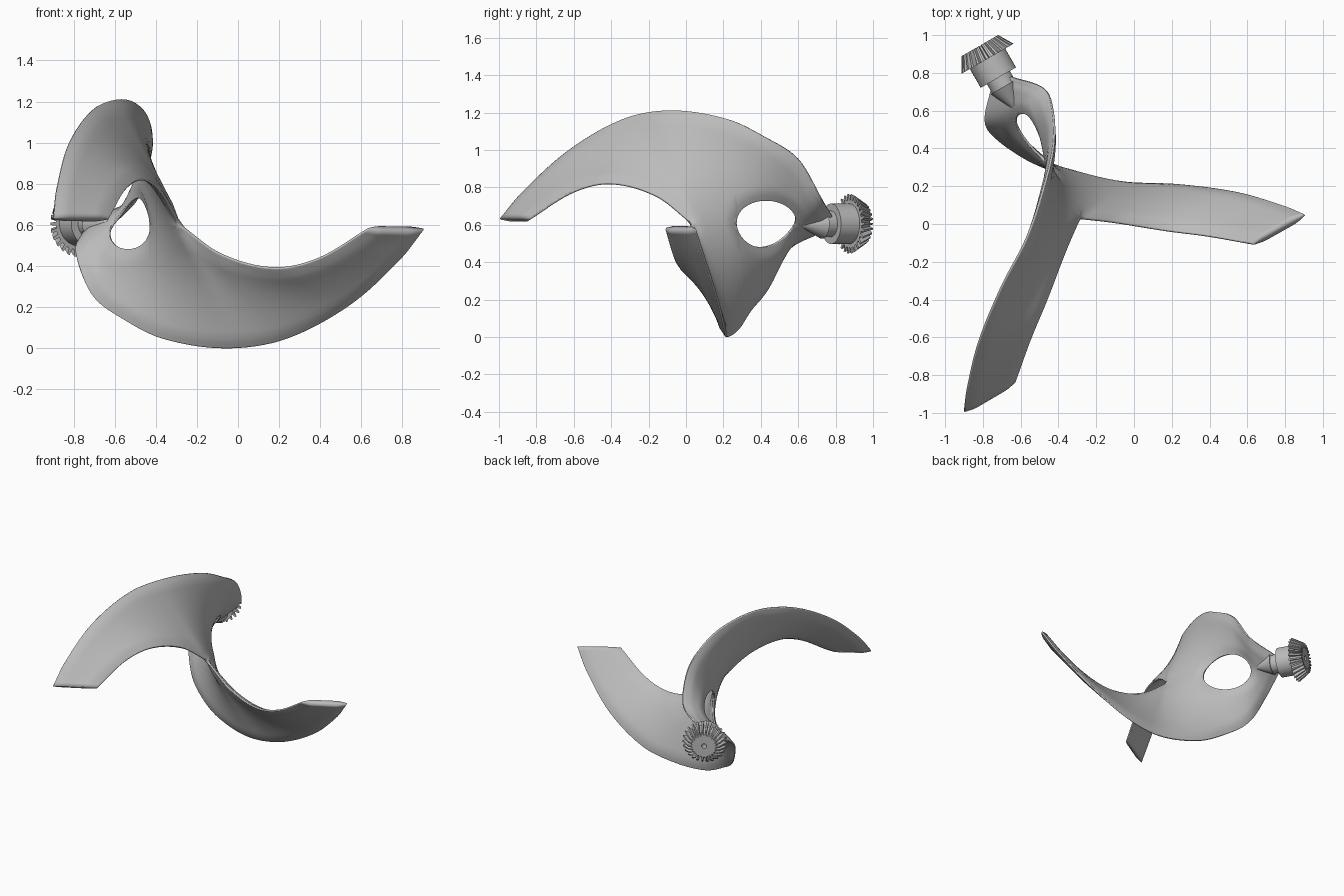
import bpy, bmesh, math
from mathutils import Vector

cube = bpy.data.objects.get("Cube")
if cube:
    bpy.data.objects.remove(cube)

grey = bpy.data.materials.new("steel grey")
grey.use_nodes = True
grey.diffuse_color = (0.5, 0.5, 0.5, 1)
grey.node_tree.nodes["Principled BSDF"].inputs["Base Color"].default_value = (0.5, 0.5, 0.5, 1)


def make(name, bm):
    # local y is the shaft axis, turned 30 degrees in plan
    bmesh.ops.recalc_face_normals(bm, faces=bm.faces)
    me = bpy.data.meshes.new(name)
    bm.to_mesh(me)
    bm.free()
    ob = bpy.data.objects.new(name, me)
    bpy.context.collection.objects.link(ob)
    me.materials.append(grey)
    ob.location = (-0.203, -0.117, 0.605)
    ob.rotation_euler.z = math.radians(30)
    return ob


def smooth(ob, angle):
    bpy.ops.object.select_all(action='DESELECT')
    ob.select_set(True)
    bpy.context.view_layer.objects.active = ob
    bpy.ops.object.shade_smooth_by_angle(angle=math.radians(angle))


def curve(table, w):
    # smooth curve through (w, u, z) rows
    n = len(table)
    i = max(k for k in range(n - 1) if table[k][0] <= w + 1e-9 or k == 0)
    a, b = table[i], table[i + 1]
    h = b[0] - a[0]
    t = (w - a[0]) / h

    def slope(k, c):
        lo, hi = table[max(k - 1, 0)], table[min(k + 1, n - 1)]
        return (hi[c] - lo[c]) / (hi[0] - lo[0])

    def value(c):
        return ((2*t**3 - 3*t*t + 1) * a[c] + (t**3 - 2*t*t + t) * h * slope(i, c)
                + (3*t*t - 2*t**3) * b[c] + (t**3 - t*t) * h * slope(i + 1, c))
    return Vector((value(1), w, value(2)))


# Blade edges: axial position, sideways, height
OUTER = [(-.41, -1.04, .025), (-.313, -.965, .17), (-.127, -.786, .395), (.064, -.537, .56),
         (.216, -.30, .605), (.425, -.063, .56), (.576, .076, .465), (.735, .162, .345),
         (.86, .18, .145), (1.0, .06, .045)]
INNER = [(-.41, -.73, .025), (-.25, -.54, .17), (-.116, -.364, .215), (.05, -.16, .145),
         (.17, 0, 0)]
TIP, ROOT, HOLE, HOLE_END, END = -.41, .17, .445, .805, 1.0


def span(a, b, n, ease=False):
    ts = [k / n for k in range(n)]
    return [a + (b - a) * ((1 - math.cos(math.pi * t)) / 2 if ease else t) for t in ts]


stations = (span(TIP, ROOT, 36) + span(ROOT, HOLE, 12) + span(HOLE, HOLE_END, 24, True)
            + span(HOLE_END, END, 12) + [END])


def inner_point(w, out):
    if w < ROOT:
        return curve(INNER, w), True
    mid, half = (HOLE + HOLE_END) / 2, (HOLE_END - HOLE) / 2
    k = 1 - ((w - mid) / half) ** 2
    radius = 0.128 * math.sqrt(k) if k > 1e-6 else 0
    d = Vector((out.x, 0, out.z)).normalized()
    return Vector((0, w, 0)) + d * radius, k > -1e-6


# Twisted two-bladed sheet with the eye hole on the axis
bm = bmesh.new()
edge_points = []
COLS = 16
for side in (1, -1):
    rows = []
    for w in stations:
        o = curve(OUTER, w)
        i, free = inner_point(w, o)
        row = []
        for c in range(COLS + 1):
            s = (1 - math.cos(math.pi * c / COLS)) / 2
            p = i.lerp(o, s)
            row.append(bm.verts.new((p.x * side, p.y, p.z * side)))
        edge_points.append(row[-1].co.copy())
        if free:
            edge_points.append(row[0].co.copy())
        rows.append(row)
    for a, b in zip(rows, rows[1:]):
        for c in range(COLS):
            bm.faces.new((a[c], a[c + 1], b[c + 1], b[c]))
bmesh.ops.remove_doubles(bm, verts=bm.verts, dist=1e-4)
blades = make("twisted_blades", bm)

# Thin the sheet toward its free edges
group = blades.vertex_groups.new(name="thickness")
for v in blades.data.vertices:
    d = min((v.co - e).length for e in edge_points)
    group.add([v.index], min(1, d / 0.055), 'REPLACE')
solid = blades.modifiers.new("Thickness", 'SOLIDIFY')
solid.thickness = 0.04
solid.offset = 0
solid.vertex_group = "thickness"
solid.thickness_vertex_group = 0.25
smooth(blades, 40)


def lathe(name, profile, n=40):
    bm = bmesh.new()
    rings = [[bm.verts.new((r * math.cos(2 * math.pi * k / n), w, r * math.sin(2 * math.pi * k / n)))
              for k in range(n)] for r, w in profile]
    for a, b in zip(rings, rings[1:]):
        for k in range(n):
            bm.faces.new((a[k], a[k - 1], b[k - 1], b[k]))
    bm.faces.new(rings[0])
    bm.faces.new(rings[-1])
    smooth(make(name, bm), 30)


# Tapered shaft, neck and collar, and the gear core with its bore
lathe("shaft", [(.018, .85), (.08, .975), (.07, .975), (.07, 1.03), (.108, 1.03), (.108, 1.15)])
lathe("gear_core", [(.128, 1.145), (.085, 1.222), (.018, 1.222), (.018, 1.17)])

# Bevel gear teeth
bm = bmesh.new()
TEETH = 26
for k in range(TEETH):
    a = 2 * math.pi * k / TEETH
    ends = []
    for w, root, crest in ((1.145, .12, .16), (1.226, .078, .112)):
        ring = []
        for r, da in ((root, -.075), (crest, -.04), (crest, .04), (root, .075)):
            ring.append(bm.verts.new((r * math.cos(a + da), w, r * math.sin(a + da))))
        ends.append(ring)
    p, q = ends
    bm.faces.new(p)
    bm.faces.new(q)
    for j in range(4):
        bm.faces.new((p[j], p[j - 1], q[j - 1], q[j]))
make("gear_teeth", bm)
